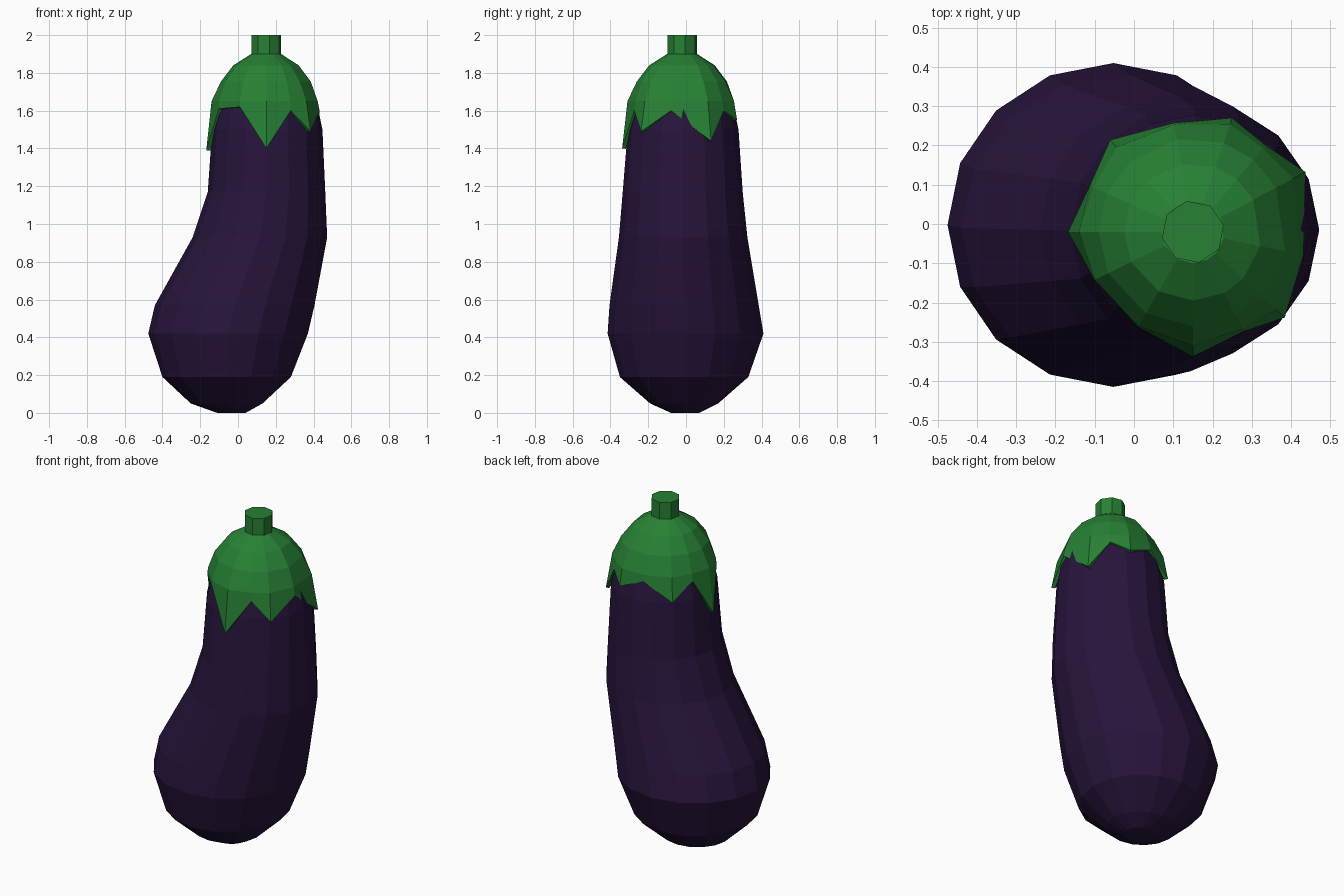
import bpy, bmesh
from math import cos, sin, radians, tau

if "Cube" in bpy.data.objects:
    bpy.data.objects.remove(bpy.data.objects["Cube"])


def material(name, rgb):
    m = bpy.data.materials.new(name)
    m.diffuse_color = (*rgb, 1)
    m.use_nodes = True
    m.node_tree.nodes["Principled BSDF"].inputs["Base Color"].default_value = m.diffuse_color
    return m


def loft(name, rings, mat, cap_start=True, cap_end=True):
    """Skin a stack of equal-length point rings with flat faces."""
    bm = bmesh.new()
    loops = [[bm.verts.new(p) for p in ring] for ring in rings]
    n = len(loops[0])
    for a, b in zip(loops, loops[1:]):
        for i in range(n):
            j = (i + 1) % n
            bm.faces.new((a[i], a[j], b[j], b[i]))
    if cap_start:
        bm.faces.new(loops[0][::-1])
    if cap_end:
        bm.faces.new(loops[-1])
    bmesh.ops.recalc_face_normals(bm, faces=bm.faces)
    me = bpy.data.meshes.new(name)
    bm.to_mesh(me)
    bm.free()
    me.materials.append(mat)
    ob = bpy.data.objects.new(name, me)
    bpy.context.collection.objects.link(ob)
    return ob


def ellipse(x0, x1, y0, y1, z, n=16):
    cx, cy, rx, ry = (x0 + x1) / 2, (y0 + y1) / 2, (x1 - x0) / 2, (y1 - y0) / 2
    return [(cx + rx * cos(tau * i / n), cy + ry * sin(tau * i / n), z) for i in range(n)]


purple = material("skin_purple", (0.02, 0.007, 0.045))
green = material("leaf_green", (0.02, 0.22, 0.035))

# Fruit body: left, right, front, back extents at each height
sections = [
    (-0.11, 0.04, -0.08, 0.07, 0.0),
    (-0.25, 0.13, -0.19, 0.17, 0.05),
    (-0.40, 0.28, -0.35, 0.33, 0.19),
    (-0.475, 0.37, -0.415, 0.41, 0.42),
    (-0.44, 0.405, -0.405, 0.385, 0.57),
    (-0.24, 0.472, -0.355, 0.325, 0.93),
    (-0.16, 0.462, -0.335, 0.30, 1.17),
    (-0.137, 0.447, -0.308, 0.278, 1.50),
    (-0.11, 0.42, -0.28, 0.25, 1.63),
    (-0.05, 0.35, -0.21, 0.18, 1.74),
    (0.07, 0.23, -0.10, 0.06, 1.83),
]
body = loft("fruit_body", [ellipse(*s) for s in sections], purple)

# Leafy cap: rim points (angle, radius, height) alternate valleys and tips
rim = [
    (28, 0.325, 1.44), (50, 0.288, 1.60), (71, 0.307, 1.55), (100, 0.282, 1.61),
    (132, 0.315, 1.51), (156, 0.288, 1.61), (180, 0.318, 1.39), (206, 0.280, 1.61),
    (240, 0.280, 1.62), (270, 0.318, 1.40), (297, 0.285, 1.60), (317, 0.320, 1.49),
    (348, 0.288, 1.60),
]
CX, CY = 0.15, -0.02


def cap_ring(radius, z, bulge=0.0):
    return [(CX + (radius + (bulge if h < 1.58 else 0)) * cos(radians(a)),
             CY + (radius + (bulge if h < 1.58 else 0)) * sin(radians(a)), z)
            for a, _, h in rim]


edge = [(CX + r * cos(radians(a)), CY + r * sin(radians(a)), h) for a, r, h in rim]
cap = loft("leafy_cap", [edge, cap_ring(0.278, 1.65, 0.012), cap_ring(0.24, 1.755),
                         cap_ring(0.175, 1.84), cap_ring(0.08, 1.90)], green, cap_start=False)
thick = cap.modifiers.new("thickness", "SOLIDIFY")
thick.thickness = 0.02
thick.offset = -1

# Stem stub
stem = loft("stem", [[(CX + 0.08 * cos(tau * i / 8 + 0.2), CY + 0.08 * sin(tau * i / 8 + 0.2), z)
                      for i in range(8)] for z in (1.86, 2.0)], green)
